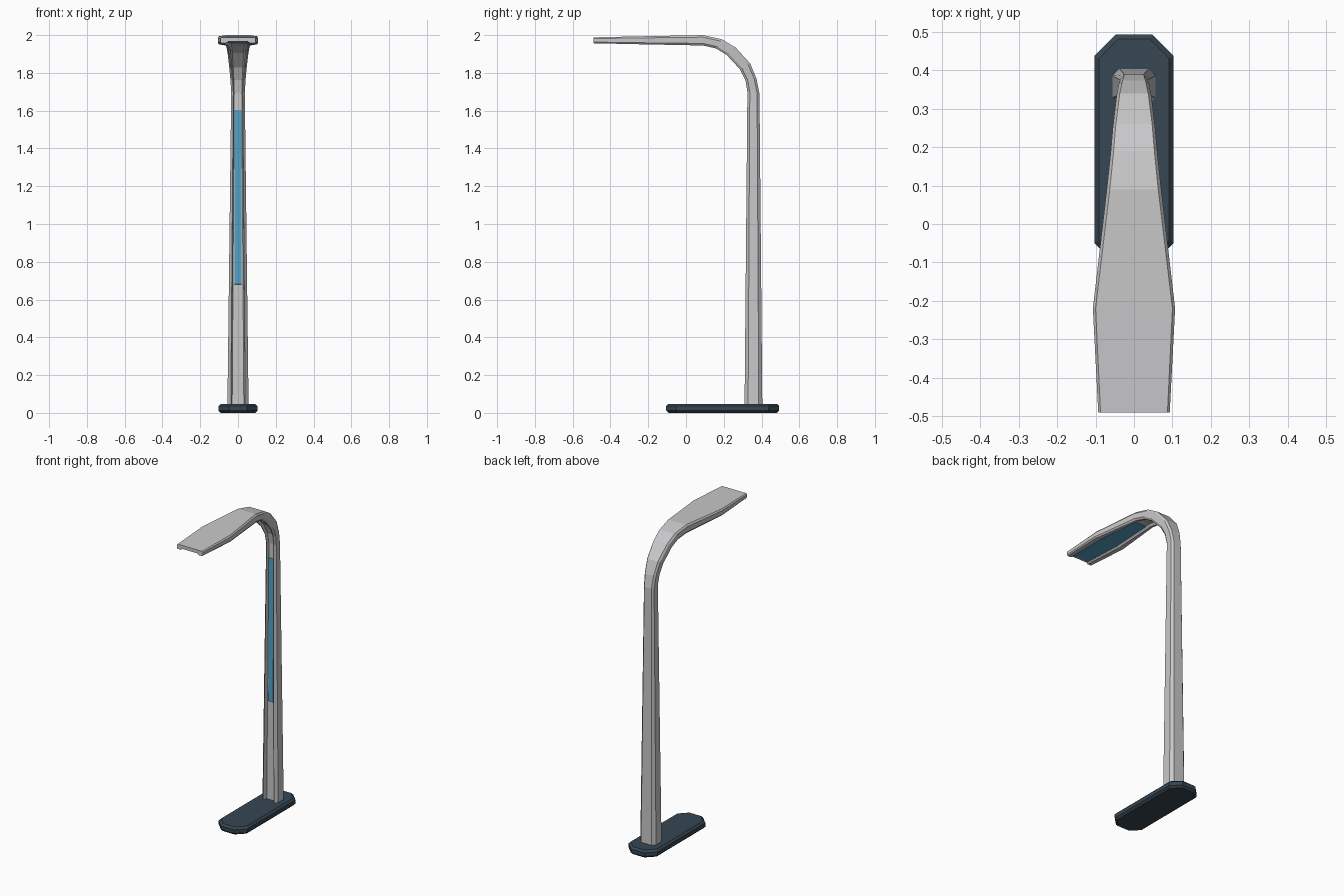
import bpy, bmesh

if "Cube" in bpy.data.objects:
    bpy.data.objects.remove(bpy.data.objects["Cube"])


def material(name, rgb):
    m = bpy.data.materials.new(name)
    m.diffuse_color = (*rgb, 1)
    m.use_nodes = True
    m.node_tree.nodes["Principled BSDF"].inputs["Base Color"].default_value = m.diffuse_color
    return m


GREY = material("light grey metal", (0.58, 0.58, 0.59))
DARK = material("dark slate", (0.038, 0.061, 0.084))
BLUE = material("blue light", (0.09, 0.36, 0.56))


def loft(name, rings, mat):
    """Skin a list of equal-length closed rings and cap both ends."""
    bm = bmesh.new()
    vs = [[bm.verts.new(p) for p in r] for r in rings]
    n = len(vs[0])
    for a, b in zip(vs, vs[1:]):
        for i in range(n):
            j = (i + 1) % n
            bm.faces.new((a[i], a[j], b[j], b[i]))
    bm.faces.new(vs[0])
    bm.faces.new(vs[-1][::-1])
    bmesh.ops.recalc_face_normals(bm, faces=bm.faces)
    me = bpy.data.meshes.new(name)
    bm.to_mesh(me)
    bm.free()
    me.materials.append(mat)
    ob = bpy.data.objects.new(name, me)
    bpy.context.collection.objects.link(ob)
    return ob


# base plate: long octagon with bevelled top and bottom rims
def octagon(inset, z):
    x, y, cx, cy = 0.103 - inset, 0.299 - inset, 0.055 - inset * 0.4, 0.055 - inset * 0.4
    pts = [(x, y - cy), (x - cx, y), (cx - x, y), (-x, y - cy),
           (-x, cy - y), (cx - x, -y), (x - cx, -y), (x, cy - y)]
    return [(px, py + 0.194, z) for px, py in pts]


loft("base_plate", [octagon(0.012, 0), octagon(0, 0.012),
                    octagon(0, 0.036), octagon(0.012, 0.048)], DARK)

# post and arm stations: outer y, z, inner y, z, half width, edge chamfer
STATIONS = [
    (0.404, 0.04, 0.310, 0.04, 0.056, 0.018),
    (0.389, 1.69, 0.325, 1.70, 0.036, 0.011),
    (0.373, 1.77, 0.315, 1.76, 0.040, 0.010),
    (0.340, 1.85, 0.285, 1.82, 0.046, 0.009),
    (0.262, 1.935, 0.215, 1.895, 0.055, 0.008),
    (0.190, 1.978, 0.160, 1.929, 0.061, 0.008),
    (0.090, 2.000, 0.090, 1.945, 0.071, 0.008),
    (-0.220, 1.994, -0.220, 1.951, 0.107, 0.007),
    (-0.490, 1.988, -0.490, 1.957, 0.093, 0.006),
]
FLOOR = 0.72  # depth of the channel floor between outer and inner side


def at(s, x, t):
    return (x, s[0] + (s[2] - s[0]) * t, s[1] + (s[3] - s[1]) * t)


def section(s):
    w, c = s[4], s[5]
    half = [(w - c, 0), (w, 0.2), (w, 0.8), (w - c, 1), (w * 0.68, 1), (w * 0.55, FLOOR)]
    return [at(s, x, t) for x, t in half] + [at(s, -x, t) for x, t in reversed(half)]


loft("post_and_arm", [section(s) for s in STATIONS], GREY)


# light plates lying on the channel floor
def plate_ring(s, w):
    return [at(s, x, t) for x, t in
            [(w, FLOOR - 0.03), (-w, FLOOR - 0.03), (-w, FLOOR + 0.08), (w, FLOOR + 0.08)]]


def between(a, b, f):
    return tuple(p + (q - p) * f for p, q in zip(a, b))


def post_at(z):
    return between(STATIONS[0], STATIONS[1], (z - 0.04) / 1.655)


loft("post_light_strip", [plate_ring(post_at(z), 0.0175) for z in (0.68, 1.6)], BLUE)

head = [between(STATIONS[6], STATIONS[7], 0.1), STATIONS[7],
        between(STATIONS[7], STATIONS[8], 0.95)]
loft("head_light_panel", [plate_ring(s, s[4] * 0.55) for s in head], BLUE)
